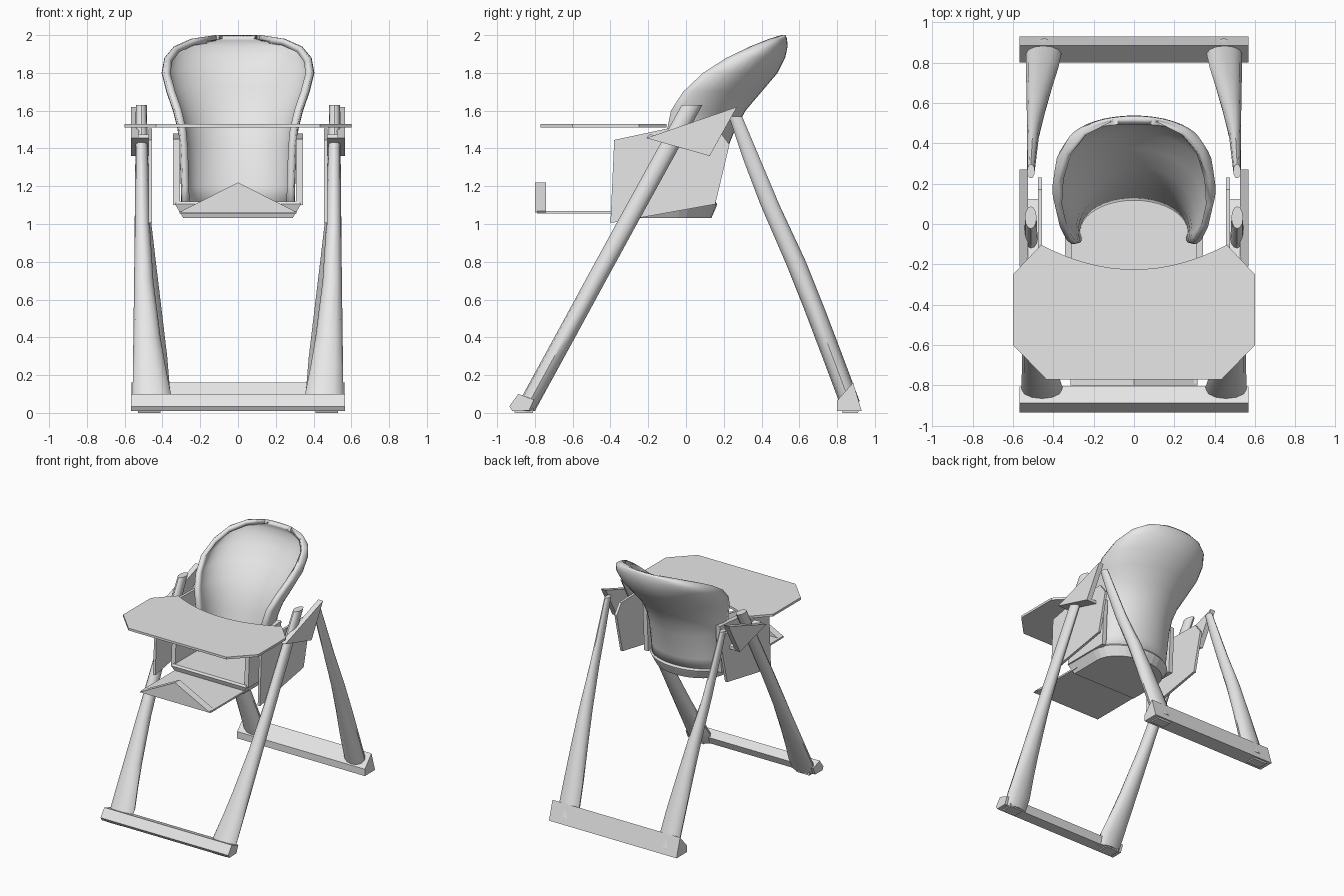
import bpy, bmesh, math

if "Cube" in bpy.data.objects:
    bpy.data.objects.remove(bpy.data.objects["Cube"])

GREY = bpy.data.materials.new("light grey")
GREY.diffuse_color = (0.8, 0.8, 0.8, 1)
GREY.use_nodes = True
GREY.node_tree.nodes["Principled BSDF"].inputs["Base Color"].default_value = GREY.diffuse_color


def make(name, verts, faces, smooth=False):
    mesh = bpy.data.meshes.new(name)
    mesh.from_pydata(verts, [], faces)
    bm = bmesh.new()
    bm.from_mesh(mesh)
    bmesh.ops.recalc_face_normals(bm, faces=bm.faces)
    bm.to_mesh(mesh)
    bm.free()
    mesh.materials.append(GREY)
    ob = bpy.data.objects.new(name, mesh)
    bpy.context.collection.objects.link(ob)
    if smooth:
        bpy.ops.object.select_all(action='DESELECT')
        ob.select_set(True)
        bpy.context.view_layer.objects.active = ob
        bpy.ops.object.shade_smooth_by_angle(angle=math.radians(40))
    return ob


def loft(name, rings, smooth=False):
    """Closed rings of equal length joined into a capped solid."""
    n = len(rings[0])
    verts = [p for r in rings for p in r]
    faces = [(k * n + i, k * n + (i + 1) % n, (k + 1) * n + (i + 1) % n, (k + 1) * n + i)
             for k in range(len(rings) - 1) for i in range(n)]
    faces += [tuple(range(n)), tuple(range(len(verts) - n, len(verts)))]
    return make(name, verts, faces, smooth)


def prism(name, pts, axis, a, b):
    """Flat outline extruded along x, y or z between a and b."""
    def place(p, t):
        q = list(p)
        q.insert("xyz".index(axis), t)
        return tuple(q)
    return loft(name, [[place(p, t) for p in pts] for t in (a, b)])


def leg(name, s, stations, n=12):
    """Oval tube: each station is z, centre y, half depth, inner x, outer x."""
    rings = []
    for z, y, d, xi, xo in stations:
        rings.append([(s * ((xi + xo) / 2 + (xo - xi) / 2 * math.cos(2 * math.pi * i / n)),
                       y + d * math.sin(2 * math.pi * i / n), z) for i in range(n)])
    loft(name, rings, True)


# Parts repeated on both sides
for side, s in (("right", 1), ("left", -1)):
    leg("front_leg_" + side, s, [
        (0.01, -0.855, 0.055, 0.36, 0.555), (0.1, -0.806, 0.055, 0.355, 0.558),
        (0.25, -0.724, 0.055, 0.385, 0.556), (0.4, -0.642, 0.055, 0.41, 0.554),
        (0.7, -0.479, 0.055, 0.448, 0.55), (1.0, -0.315, 0.055, 0.467, 0.547),
        (1.63, 0.032, 0.055, 0.483, 0.541)])
    leg("back_leg_" + side, s, [
        (0.06, 0.865, 0.055, 0.355, 0.535), (0.3, 0.775, 0.055, 0.375, 0.535),
        (0.55, 0.68, 0.055, 0.405, 0.534), (0.8, 0.58, 0.055, 0.435, 0.532),
        (1.1, 0.445, 0.05, 0.47, 0.53), (1.35, 0.345, 0.045, 0.482, 0.53),
        (1.57, 0.262, 0.035, 0.492, 0.53)])
    # triangular hinge bracket with lower flange
    prism("hinge_bracket_" + side, [(-0.21, 1.455), (0.27, 1.62), (0.125, 1.36)],
          "x", s * 0.525, s * 0.567)
    prism("bracket_flange_" + side, [(-0.21, 1.455), (0.125, 1.36), (0.125, 1.385), (-0.19, 1.475)],
          "x", s * 0.475, s * 0.53)
    # outer side panel
    prism("side_panel_" + side, [(-0.40, 1.005), (0.155, 1.105), (0.23, 1.42),
                                 (0.17, 1.5), (-0.1, 1.505), (-0.38, 1.445)],
          "x", s * 0.455, s * 0.475)
    # inner wall of the seat
    prism("seat_side_" + side, [(-0.36, 1.1), (0.04, 1.1), (0.06, 1.48), (-0.34, 1.45)],
          "x", s * 0.307, s * 0.343)
    # rubber feet under both bars
    prism("front_foot_" + side, [(-0.92, 0.03), (-0.905, 0.0), (-0.81, 0.0), (-0.81, 0.05)],
          "x", s * 0.41, s * 0.53)
    prism("back_foot_" + side, [(0.82, 0.02), (0.83, 0.0), (0.91, 0.0), (0.92, 0.02)],
          "x", s * 0.41, s * 0.53)

# Floor bars
prism("front_floor_bar", [(-0.935, 0.035), (-0.888, 0.10), (-0.805, 0.07), (-0.83, 0.012), (-0.92, 0.01)],
      "x", -0.567, 0.567)
prism("back_floor_bar", [(0.80, 0.01), (0.80, 0.065), (0.885, 0.16), (0.93, 0.01)],
      "x", -0.567, 0.567)

# Tray with cut corners and a curved body edge
tray = [(-0.6, -0.25), (-0.6, -0.60), (-0.435, -0.77), (0.435, -0.77), (0.6, -0.60), (0.6, -0.25)]
tray += [(x, -0.225 + 0.122 * (x / 0.46) ** 2) for x in [0.46 - 0.92 * i / 16 for i in range(17)]]
prism("tray", tray, "z", 1.512, 1.53)

# Footrest plate with raised triangular front
prism("footrest", [(-0.31, -0.79), (0.31, -0.79), (0.31, -0.3), (-0.31, -0.3)], "z", 1.055, 1.069)
prism("footrest_front", [(-0.315, 1.06), (0.315, 1.06), (0, 1.22)], "y", -0.80, -0.74)


# Seat pan: straight front, rounded back, tapering underneath
def pan_ring(w, front, back, z):
    ring = [(-w, front, z), (w, front, z)]
    for i in range(17):
        a = math.pi * i / 16
        ring.append((w * math.cos(a), -0.08 + (back + 0.08) * math.sin(a), z))
    return ring


loft("seat_pan", [pan_ring(0.29, -0.35, 0.135, 1.032), pan_ring(0.325, -0.37, 0.16, 1.09),
                  pan_ring(0.335, -0.375, 0.165, 1.105), pan_ring(0.325, -0.365, 0.155, 1.12)])

# Moulded seat back: height, half width, front edge y, back y
rows = [(1.08, 0.30, -0.08, 0.145), (1.2, 0.303, -0.09, 0.17), (1.4, 0.31, -0.10, 0.22),
        (1.5, 0.32, -0.10, 0.26), (1.6, 0.345, -0.08, 0.315), (1.7, 0.38, -0.015, 0.40),
        (1.8, 0.405, 0.09, 0.485), (1.88, 0.39, 0.215, 0.525), (1.94, 0.34, 0.34, 0.538),
        (1.98, 0.25, 0.44, 0.535), (2.0, 0.12, 0.505, 0.527)]
N, A = 24, math.radians(105)
verts, faces = [], []
for z, w, f, b in rows:
    for i in range(N + 1):
        a = -A + 2 * A * i / N
        verts.append((w * math.sin(a), b - (b - f) * (1 - math.cos(a)) / (1 - math.cos(A)), z))
for k in range(len(rows) - 1):
    for i in range(N):
        p = k * (N + 1) + i
        faces.append((p, p + 1, p + N + 2, p + N + 1))
back = make("seat_back", verts, faces, True)
# make sure the normals point outward (backwards at the middle), then thicken inward
if back.data.polygons[N // 2].normal.y < 0:
    back.data.flip_normals()
solid = back.modifiers.new("thickness", 'SOLIDIFY')
solid.thickness = 0.035
solid.offset = -1
